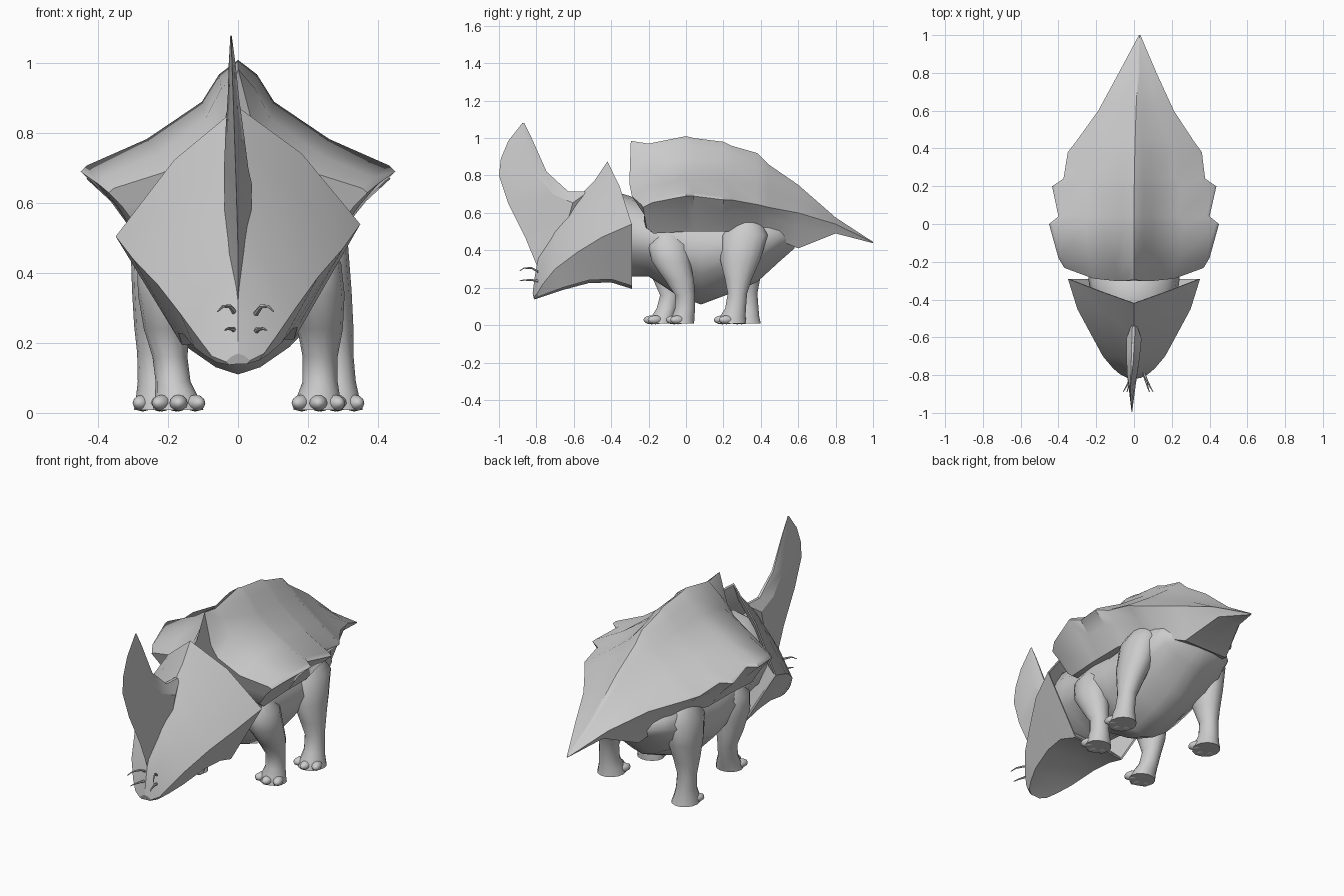
import bpy
import bmesh
import math
from mathutils import Vector

default_cube = bpy.data.objects.get("Cube")
if default_cube:
    bpy.data.objects.remove(default_cube, do_unlink=True)

# One plain colour for the whole animal
grey = bpy.data.materials.new("plain_grey")
grey.use_nodes = True
grey.diffuse_color = (0.6, 0.6, 0.6, 1)
grey.node_tree.nodes["Principled BSDF"].inputs["Base Color"].default_value = grey.diffuse_color


def finish(obj, angle):
    """Give an object its material and smooth its shading below an angle."""
    obj.data.materials.append(grey)
    bpy.ops.object.select_all(action="DESELECT")
    obj.select_set(True)
    bpy.context.view_layer.objects.active = obj
    bpy.ops.object.shade_smooth_by_angle(angle=math.radians(angle))
    return obj


def loft(name, rings, angle=40):
    """Skin a list of closed rings and cap both ends."""
    bm = bmesh.new()
    loops = [[bm.verts.new(point) for point in ring] for ring in rings]
    for first, second in zip(loops, loops[1:]):
        count = len(first)
        for i in range(count):
            j = (i + 1) % count
            bm.faces.new((first[i], first[j], second[j], second[i]))
    bm.faces.new(loops[0])
    bm.faces.new(loops[-1])
    bmesh.ops.recalc_face_normals(bm, faces=bm.faces)
    mesh = bpy.data.meshes.new(name)
    bm.to_mesh(mesh)
    bm.free()
    obj = bpy.data.objects.new(name, mesh)
    bpy.context.collection.objects.link(obj)
    return finish(obj, angle)


def mirrored(half):
    """Close a half section whose first and last points lie on the centre line."""
    other = [Vector((-p.x, p.y, p.z)) for p in reversed(half[1:-1])]
    return half + other


def ellipse(centre, u, v, sides=16):
    """Ring of points around a centre, spanned by two axes."""
    turns = [math.tau * i / sides for i in range(sides)]
    return [Vector(centre) + Vector(u) * math.cos(t) + Vector(v) * math.sin(t) for t in turns]


# Body and neck: y, centre height, half width, half height
body_stations = [
    (-.54, .48, .10, .12), (-.50, .48, .17, .19), (-.42, .49, .225, .235),
    (-.30, .475, .24, .215), (-.20, .45, .25, .19), (-.05, .41, .27, .25),
    (.08, .38, .27, .27), (.24, .41, .27, .24), (.38, .44, .27, .21),
    (.50, .47, .23, .13), (.58, .47, .14, .06),
]


def body_section(y, z, wide, high):
    """Rounded section that narrows toward a keeled belly."""
    ring = ellipse((0, y, z), (wide, 0, 0), (0, 0, high))
    for p in ring:
        p.x *= 1 - .45 * (max(0, z - p.z) / high) ** 2
    return ring


loft("body", [body_section(*station) for station in body_stations], 60)

# Shell: y, ridge height, half width, rim height, underside height
shell_stations = [
    (-.295, .985, .37, .63, .52), (-.20, .97, .40, .655, .49), (0, 1.01, .45, .69, .50),
    (.04, 1.0, .40, .69, .50), (.20, .98, .435, .67, .50), (.24, .96, .375, .67, .50),
    (.38, .92, .355, .645, .50), (.44, .86, .31, .63, .48), (.60, .75, .20, .60, .41),
    (.80, .575, .10, .54, .49), (1.0, .445, .004, .442, .438),
]


def shell_section(y, ridge, width, rim, under):
    """Concave roof with a thick rim and an inward sloping underside."""
    drop = ridge - rim
    flat = min(.85, max(0, y + .1) * 1.5)
    front = y < -.25
    sweep = .065 if front else .02 if y < 0 else 0
    half = [Vector((0, y, ridge))]
    for across, down in ((.12, .13), (.23, .40), (.58, .73), (.96, .94)):
        fall = down + (across - down) * flat
        # The front edge dips away from the ridge and bulges forward
        if front:
            fall += (1 - fall) * .4
        half.append(Vector((across * width, y + sweep * across * (2 * across - 1),
                            ridge - fall * drop)))
    # The underside keeps an even width beneath the notched rim
    inner = min(.28, .35 * (1 - y), width)
    for tuck, mix in ((0, 0), (.45, .38), (1, 1)):
        x = width + (inner - width) * tuck
        half.append(Vector((x, y + sweep * (1 + .3 * mix), rim + (under - rim) * mix)))
    half.append(Vector((0, y + sweep, under)))
    # The tail swings slightly to the left
    return [p + Vector((.03 * max(0, y) ** 2, 0, 0)) for p in mirrored(half)]


loft("shell", [shell_section(*station) for station in shell_stations], 45)

# Head shield: ridge y and z, cheek corner, jaw corner
head_stations = [
    ((-.42, .875), (.35, -.29, .54), (.16, -.29, .21)),
    ((-.49, .77), (.30, -.45, .47), (.17, -.40, .245)),
    ((-.59, .67), (.23, -.58, .39), (.155, -.52, .24)),
    ((-.70, .52), (.165, -.70, .30), (.125, -.66, .20)),
    ((-.79, .36), (.11, -.765, .22), (.09, -.74, .17)),
    ((-.81, .25), (.075, -.795, .17), (.06, -.79, .15)),
    ((-.82, .17), (.035, -.815, .15), (.025, -.81, .14)),
]


def head_section(ridge, cheek, jaw):
    """Roofed section; the right side hangs a little lower than the left."""
    top, cheek, jaw = Vector((0, *ridge)), Vector(cheek), Vector(jaw)
    brow = (top + cheek) / 2
    brow += Vector((.02, 0, .10)) * cheek.x
    ring = mirrored([top, brow, cheek, jaw, Vector((0, jaw.y, jaw.z))])
    return [p + Vector((0, 0, .1 * min(0, p.x))) for p in ring]


head_rings = [head_section(*station) for station in head_stations]

# Hollow behind the frill, from its floor out to the lip
middle = Vector((0, -.34, .5))
hollow = [[middle + (p - middle) * size - Vector((0, depth, 0)) for p in head_rings[0]]
          for size, depth in ((.45, .16), (.72, .06), (.97, 0))]
loft("head_shield", hollow + head_rings, 25)

# Nose horn: front edge y and z, back edge y and z, half thickness
horn_stations = [
    (-.79, .30, -.62, .50, .035), (-.86, .47, -.52, .715, .04),
    (-.95, .65, -.63, .715, .035), (-1.0, .80, -.745, .82, .025),
    (-.99, .89, -.785, .91, .016), (-.95, .985, -.825, 1.0, .01),
    (-.875, 1.08, -.865, 1.08, .002),
]


def horn_section(front_y, front_z, back_y, back_z, thick):
    lean = Vector((-.02 * max(0, front_z - .5) / .58, 0, 0))
    front, back = Vector((0, front_y, front_z)), Vector((0, back_y, back_z))
    side = Vector((thick, 0, 0))
    near_back = front.lerp(back, .75)
    return [p + lean for p in (front, near_back + side, back + side * .2,
                               back - side * .2, near_back - side)]


loft("nose_horn", [horn_section(*station) for station in horn_stations], 30)

# Snout feelers, two on each side
feeler_path = [(0, 0, 0), (.3, -.035, .02), (.7, -.075, .02), (1, -.1, .005)]
for label, height, reach, curl in (("upper", .285, .05, 1), ("lower", .235, .03, .3)):
    for side_name, side in (("left", 1), ("right", -1)):
        rings = []
        for k, (out, forward, rise) in enumerate(feeler_path):
            centre = (.022 + side * (.03 + out * reach), -.79 + forward, height + rise * curl)
            size = .008 - k * .002
            rings.append(ellipse(centre, (size, 0, 0), (0, 0, size), 6))
        loft(label + "_feeler_" + side_name, rings)

# Legs: x, y, height, half width, half depth, from hip to sole
front_leg = [
    (.19, -.10, .49, .06, .07), (.21, -.095, .43, .085, .11), (.225, -.08, .34, .08, .105),
    (.235, -.035, .24, .065, .08), (.235, -.005, .16, .05, .054), (.235, -.005, .09, .05, .055),
    (.23, -.015, .045, .062, .062), (.23, -.02, .008, .072, .065),
]
hind_leg = [
    (.20, .32, .55, .07, .09), (.23, .315, .48, .085, .125), (.245, .29, .35, .08, .11),
    (.265, .28, .25, .065, .075), (.28, .275, .17, .05, .053), (.285, .265, .09, .052, .057),
    (.285, .25, .045, .062, .07), (.285, .245, .008, .072, .078),
]


def leg(name, stations, side, shift_x=0, shift_y=0):
    """Leg with a stride: the shift grows from the hip down to the sole."""
    top = stations[0][2]
    rings = []
    for x, y, z, wide, deep in stations:
        stride = 1 - z / top
        centre = (side * (x + shift_x * stride), y + shift_y * stride, z)
        rings.append(ellipse(centre, (wide, 0, 0), (0, deep, 0), 14))
    loft(name, rings, 50)
    # Three blunt toes fan out from the front of the foot
    x, y, _, wide, deep = stations[-1]
    for step in (-1, 0, 1):
        place = (side * (x + shift_x) + step * wide * .66,
                 y + shift_y - deep * (.66 - .3 * abs(step)), .028)
        bpy.ops.mesh.primitive_uv_sphere_add(segments=10, ring_count=6, location=place)
        toe = bpy.context.object
        toe.name = name + "_toe"
        toe.scale = (.027, .045, .024)
        toe.rotation_euler.z = step * .4
        finish(toe, 50)


leg("front_leg_left", front_leg, 1)
leg("front_leg_right", front_leg, -1, -.06, -.12)
leg("hind_leg_left", hind_leg, 1)
leg("hind_leg_right", hind_leg, -1, -.06, .08)
